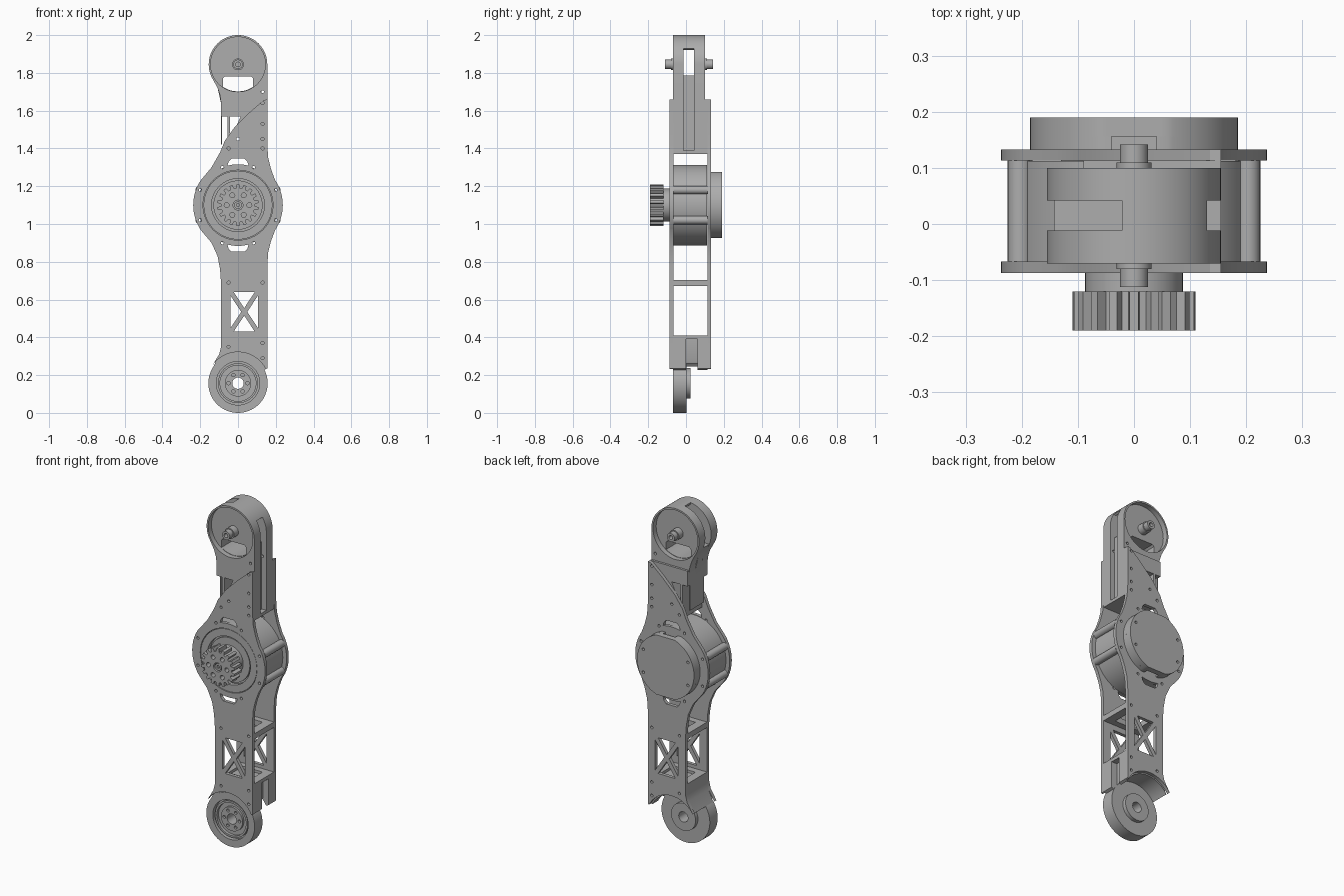
import bpy, bmesh
from math import sin, cos, radians, pi

cube = bpy.data.objects.get("Cube")
if cube:
    bpy.data.objects.remove(cube, do_unlink=True)

grey = bpy.data.materials.new("machined grey")
grey.use_nodes = True
tone = (0.42, 0.42, 0.42, 1)
grey.diffuse_color = tone
bsdf = next(n for n in grey.node_tree.nodes if n.type == 'BSDF_PRINCIPLED')
bsdf.inputs["Base Color"].default_value = tone
parts = []


def arc(x, z, r, a, b, n=24):
    """Points on an arc from angle a to b in degrees."""
    return [(x + r * cos(radians(a + (b - a) * i / n)),
             z + r * sin(radians(a + (b - a) * i / n))) for i in range(n + 1)]


def circle(x, z, r, n=64):
    return arc(x, z, r, 0, 360, n)[:-1]


def rect(x0, x1, z0, z1):
    return [(x0, z0), (x1, z0), (x1, z1), (x0, z1)]


def prism(name, loops, a, b, axis='y'):
    """Extrude an outline with holes from a to b along an axis."""
    cu = bpy.data.curves.new(name, 'CURVE')
    cu.dimensions = '2D'
    cu.fill_mode = 'BOTH'
    cu.extrude = (b - a) / 2
    for loop in loops:
        sp = cu.splines.new('POLY')
        sp.points.add(len(loop) - 1)
        for p, (u, v) in zip(sp.points, loop):
            p.co = (u, v, 0, 1)
        sp.use_cyclic_u = True
    tmp = bpy.data.objects.new(name + "_curve", cu)
    bpy.context.collection.objects.link(tmp)
    bpy.context.view_layer.update()
    dg = bpy.context.evaluated_depsgraph_get()
    me = bpy.data.meshes.new_from_object(tmp.evaluated_get(dg))
    bpy.data.objects.remove(tmp, do_unlink=True)
    bm = bmesh.new()
    bm.from_mesh(me)
    bmesh.ops.remove_doubles(bm, verts=bm.verts, dist=1e-5)
    mid = (a + b) / 2
    for v in bm.verts:
        x, y, z = v.co
        v.co = (x, mid - z, y) if axis == 'y' else (x, y, z + mid)
    bmesh.ops.recalc_face_normals(bm, faces=bm.faces)
    bm.to_mesh(me)
    bm.free()
    me.name = name
    me.materials.clear()
    me.materials.append(grey)
    ob = bpy.data.objects.new(name, me)
    bpy.context.collection.objects.link(ob)
    parts.append(ob)
    return ob


# Main centres: wheel, motor, upper pivot
WZ, MZ, TZ = 0.157, 1.1, 1.845
L, R = -0.09, 0.155

# Side plates
lower_arc = arc(0, WZ, 0.165, 146, 27)
outline = (lower_arc + [(R, 0.235), (R, 0.78), (0.16, 0.85), (0.175, 0.91)]
           + arc(0, MZ, 0.237, -34, 34)
           + [(0.175, 1.29), (0.16, 1.35), (R, 1.42), (R, 1.66), (0.135, 1.655),
              (0.06, 1.59), (-0.02, 1.51), (-0.07, 1.44), (-0.095, 1.38), (-0.14, 1.3)]
           + arc(0, MZ, 0.237, 146, 214)
           + [(-0.14, 0.9), (-0.108, 0.83), (-0.095, 0.76), (L, 0.69), (L, 0.35), (-0.1, 0.31)])
slots = []
for s in (1, -1):
    slots.append([(x, MZ + s * (z - MZ)) for x, z in
                  arc(0, MZ, 0.216, 105, 75, 8)
                  + [(0.05, 1.33), (0.035, 1.346), (-0.035, 1.346), (-0.05, 1.33)]])
cx, cz = 0.033, 0.535
windows = []
for s in (1, -1):
    windows.append([(cx - 0.056, cz + s * 0.105), (cx + 0.056, cz + s * 0.105), (cx, cz + s * 0.02)])
    windows.append([(cx + s * 0.074, cz - 0.088), (cx + s * 0.074, cz + 0.088), (cx + s * 0.016, cz)])
spots = [(0.13, 1.64), (0.13, 1.53), (0.13, 1.45), (0.13, 1.4), (0, 1.45), (-0.05, 1.4),
         (-0.05, 0.69), (0.13, 0.69), (-0.05, 0.35), (0.13, 0.37), (0.13, 0.29)]
for s in (1, -1):
    spots += [(s * 0.2, MZ + 0.08), (s * 0.2, MZ - 0.08), (s * 0.083, MZ + 0.2), (s * 0.083, MZ - 0.2)]
cuts = slots + windows + [circle(x, z, 0.008, 12) for x, z in spots]
prism("front_plate", [outline, circle(0, MZ, 0.185)] + cuts, -0.087, -0.067)
prism("back_plate", [outline] + cuts, 0.113, 0.133)

# Motor body, flange and standoffs
prism("motor_body", [circle(0, MZ, 0.213, 96)], -0.06, 0.112)
prism("motor_rim", [circle(0, MZ, 0.213, 96), circle(0, MZ, 0.14)], -0.067, -0.06)
prism("motor_flange", [circle(0, MZ, 0.182), circle(0, MZ, 0.14)], -0.085, -0.06)
prism("motor_rotor", [circle(0, MZ, 0.13)], -0.076, -0.058)
for i, s in enumerate((1, -1)):
    for j, t in enumerate((1, -1)):
        prism(f"standoff_{i}{j}", [circle(s * 0.203, MZ + t * 0.08, 0.022, 24),
                                   circle(s * 0.203, MZ + t * 0.08, 0.008, 12)], -0.067, 0.113)

# Toothed drive pulley
prism("pulley_hub", [circle(0, MZ, 0.087)], -0.12, -0.06)
teeth = 18
gear = []
for i in range(teeth):
    for f, r in ((-0.32, 0.09), (-0.2, 0.11), (0.2, 0.11), (0.32, 0.09)):
        t = 2 * pi * (i + f) / teeth
        gear.append((r * sin(t), MZ + r * cos(t)))
bolts = [circle(0.06 * cos(i * pi / 3), MZ + 0.06 * sin(i * pi / 3), 0.013, 16) for i in range(6)]
prism("drive_pulley", [gear, circle(0, MZ, 0.026, 32)] + bolts, -0.19, -0.12)
prism("pulley_screw", [circle(0, MZ, 0.02, 24), circle(0, MZ, 0.009, 6)], -0.185, -0.12)

# Back cover with flat ends and cable notches
cover = [(x, max(MZ - 0.175, min(MZ + 0.175, z))) for x, z in circle(0, MZ, 0.185, 96)]
notched = []
for s in (1, -1):
    side = [(s * abs(x), z) for x, z in arc(0, MZ, 0.185, -71, 71, 48)]
    notch = [(s * 0.04, MZ + s * 0.175), (s * 0.04, MZ + s * 0.14)]
    side = side if s > 0 else [(x, 2 * MZ - z) for x, z in side]
    notched += [(-s * 0.04, MZ - s * 0.14), (s * 0.04, MZ - s * 0.14), (s * 0.04, MZ - s * 0.175)][1:]
    notched += [(x, max(MZ - 0.175, min(MZ + 0.175, z))) for x, z in side] + notch
prism("cover_base", [notched], 0.133, 0.156)
prism("motor_cover", [cover] + [circle(0.16 * cos(radians(a)), MZ + 0.16 * sin(radians(a)), 0.008, 12)
                                for a in (25, 155, 205, 335)], 0.156, 0.19)

# Upper arm: layered neck and round head
neck = [(L, 1.57), (R, 1.57)]
head = neck + arc(0, TZ, 0.155, 0, 212, 64) + [(-0.108, 1.72), (-0.095, 1.68), (L, 1.64)]
lens = arc(0, TZ, 0.143, 236, 304, 16) + [(0.08, 1.77), (0.07, 1.78), (-0.07, 1.78), (-0.08, 1.77)]
hole = circle(0.13, 1.7, 0.008, 12)
for side, rim, web in (("front", (-0.07, -0.04), (-0.04, -0.012)),
                       ("back", (0.07, 0.1), (0.042, 0.07))):
    prism(f"head_rim_{side}", [head, circle(0, TZ, 0.145), hole], *rim)
    prism(f"head_web_{side}", [head, lens, hole], *web)
prism("neck_core", [[(L, 1.57), (0.125, 1.57), (0.125, 1.785), (-0.143, 1.785),
                     (-0.13, 1.76), (-0.108, 1.72), (L, 1.64)], lens], -0.012, 0.042)
prism("head_bridge", [arc(0, TZ, 0.155, 33, 98) + arc(0, TZ, 0.142, 98, 33)], -0.012, 0.042)
prism("neck_back_pad", [rect(L, R, 1.57, 1.66)], 0.1, 0.113)
prism("column_front", [rect(0.1, R, 1.37, 1.57)], -0.067, -0.012)
prism("column_core", [rect(0.1, 0.125, 1.37, 1.57)], -0.012, 0.042)
prism("column_back", [rect(0.1, R, 1.37, 1.57)], 0.042, 0.113)
prism("neck_post", [rect(-0.056, -0.042, 1.38, 1.57)], -0.067, 0.113)
prism("neck_edge", [rect(L, -0.084, 1.42, 1.57)], -0.04, 0.09)
prism("neck_brace", [[(-0.056, 1.42), (-0.035, 1.42), (0.04, 1.57), (0.015, 1.57)]], -0.067, 0.113)
prism("neck_floor", [rect(-0.056, R, 1.37, 1.388)], -0.067, 0.113)

# Pivot pins on both faces of the head
for side, s, base in (("front", -1, -0.035), ("back", 1, 0.065)):
    for label, r, d in (("collar", 0.031, 0.045), ("pin", 0.025, 0.077)):
        a, b = sorted((base, base + s * d))
        prism(f"pivot_{label}_{side}", [circle(0, TZ, r, 32), circle(0, TZ, 0.012, 16)], a, b)

# Cross shelves between the plates
for name, z0, z1 in (("middle_shelf", 0.672, 0.704), ("lower_shelf", 0.39, 0.41)):
    prism(name, [rect(L, R, -0.067, 0.113), rect(-0.04, 0.105, -0.03, 0.078)], z0, z1, 'z')

# Lower block with a grooved side, shaped over the wheel
for name, right, a, b in (("block_front", R, -0.067, 0.0), ("block_core", 0.12, 0.0, 0.06),
                          ("block_back", R, 0.06, 0.113)):
    end = 27 if right == R else 42
    prism(name, [arc(0, WZ, 0.157, 146, end) + [(right, 0.235 if right == R else 0.27), (right, 0.395),
                 (L, 0.395), (L, 0.35), (-0.1, 0.31)]], a, b)

# Round lower end with recessed hub
bore = circle(0, WZ, 0.03, 32)
hub_holes = [circle(0.05 * cos(i * pi / 3), WZ + 0.05 * sin(i * pi / 3), 0.009, 12) for i in range(6)]
prism("wheel_rim", [circle(0, WZ, 0.157, 96), circle(0, WZ, 0.115)], -0.07, -0.045)
prism("wheel_disc", [circle(0, WZ, 0.157, 96), bore], -0.045, 0.003)
prism("wheel_ring", [circle(0, WZ, 0.106), circle(0, WZ, 0.095)], -0.062, -0.045)
prism("wheel_hub", [circle(0, WZ, 0.07), bore] + hub_holes, -0.058, -0.045)
prism("wheel_boss", [circle(0, WZ, 0.08), bore], 0.003, 0.025)

# Smooth the round walls, keep edges crisp
bpy.ops.object.select_all(action='DESELECT')
for ob in parts:
    ob.select_set(True)
bpy.context.view_layer.objects.active = parts[0]
bpy.ops.object.shade_smooth_by_angle(angle=radians(25))
